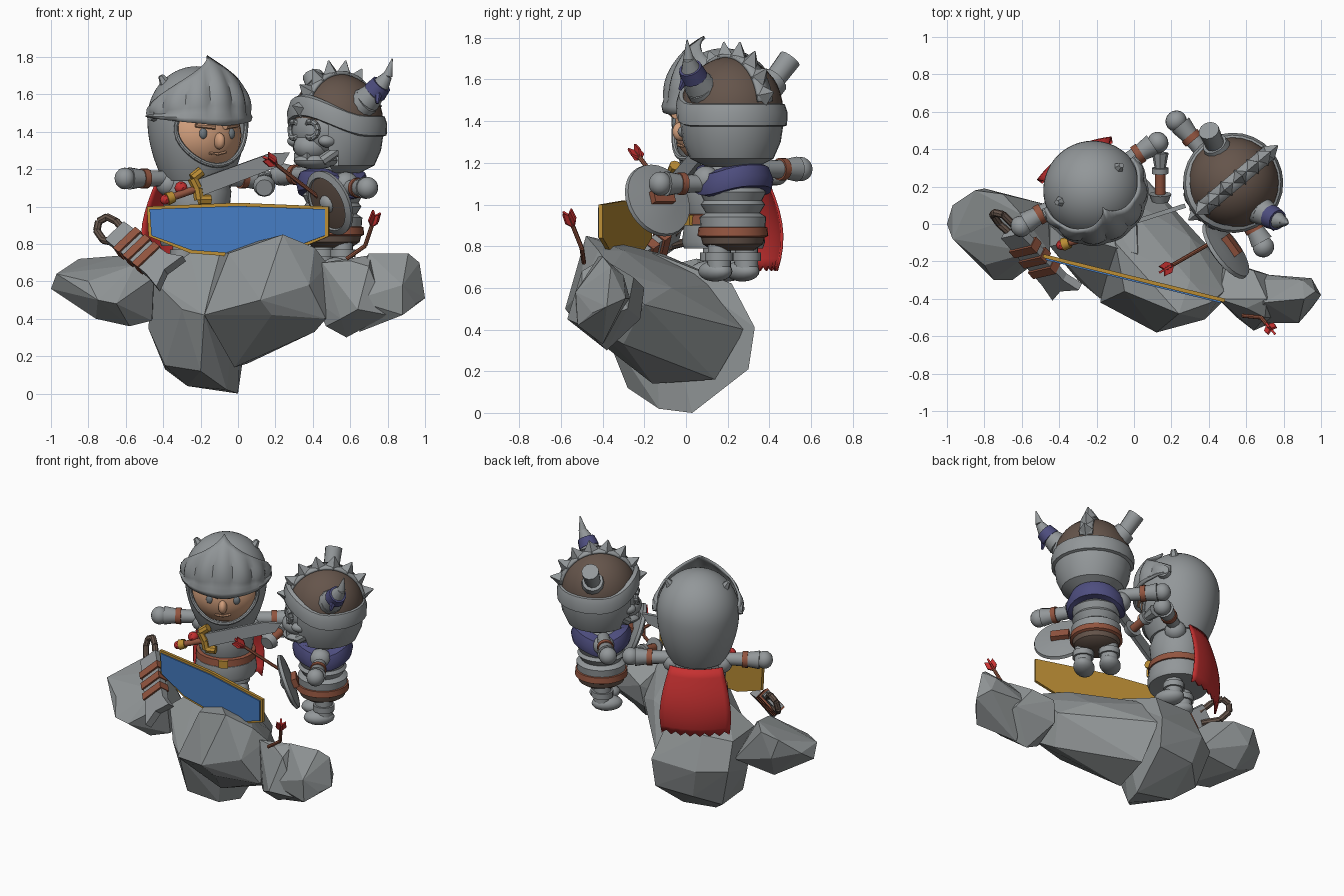
import bpy, bmesh, math
from mathutils import Matrix, Vector
from math import sin, cos, pi, sqrt, radians

if "Cube" in bpy.data.objects:
    bpy.data.objects.remove(bpy.data.objects["Cube"])

I = Matrix()
COL = {"steel": (.29, .31, .32), "blue": (.06, .20, .54), "gold": (.50, .27, .035), "red": (.56, .03, .03),
       "skin": (.63, .34, .2), "brown": (.13, .09, .07), "rust": (.29, .09, .05), "navy": (.075, .075, .21),
       "stone": (.28, .30, .305), "slate": (.17, .2, .22)}
MATS = {}
for n, c in COL.items():
    MATS[n] = bpy.data.materials.new(n)
    MATS[n].diffuse_color = (*c, 1)


def make(name, bm, mat, M=I, smooth=True, thick=0):
    bmesh.ops.recalc_face_normals(bm, faces=bm.faces)
    bm.transform(M)
    me = bpy.data.meshes.new(name)
    bm.to_mesh(me)
    bm.free()
    me.materials.append(MATS[mat])
    if smooth:
        me.shade_smooth()
        me.set_sharp_from_angle(angle=radians(35))
    ob = bpy.data.objects.new(name, me)
    bpy.context.collection.objects.link(ob)
    if thick:
        ob.modifiers.new("thickness", "SOLIDIFY").thickness = thick
    return ob


def sheet(name, f, nu, nv, mat, M=I, thick=0, drop=None):
    """Grid surface from f(u, v), u and v in 0..1; drop removes faces by centre."""
    bm = bmesh.new()
    g = [[bm.verts.new(f(i / nu, j / nv)) for j in range(nv + 1)] for i in range(nu + 1)]
    for i in range(nu):
        for j in range(nv):
            bm.faces.new((g[i][j], g[i + 1][j], g[i + 1][j + 1], g[i][j + 1]))
    bmesh.ops.remove_doubles(bm, verts=bm.verts, dist=1e-4)
    if drop:
        bad = [q for q in bm.faces if drop(q.calc_center_median())]
        bmesh.ops.delete(bm, geom=bad, context="FACES")
    return make(name, bm, mat, M, True, thick)


def lathe(name, prof, mat, M=I, segs=28, drop=None, lift=lambda a: 0):
    def f(u, v):
        r, z = prof[round(v * (len(prof) - 1))]
        a = 2 * pi * u
        return (r * sin(a), -r * cos(a), z + lift(a))
    return sheet(name, f, segs, len(prof) - 1, mat, M, 0, drop)


def aim(a, b):
    d = Vector(b) - Vector(a)
    return Matrix.Translation(a) @ d.to_track_quat("Z", "X").to_matrix().to_4x4()


def rod(name, pts, r1, r2, mat, M=I, segs=12):
    """Chain of tapered rods along a path."""
    bm = bmesh.new()
    n = len(pts) - 1
    for i in range(n):
        L = (Vector(pts[i + 1]) - Vector(pts[i])).length
        bmesh.ops.create_cone(bm, cap_ends=True, segments=segs, radius1=r1 + (r2 - r1) * i / n,
                              radius2=r1 + (r2 - r1) * (i + 1) / n, depth=L,
                              matrix=aim(pts[i], pts[i + 1]) @ Matrix.Translation((0, 0, L / 2)))
    return make(name, bm, mat, M)


def ball(name, p, s, mat, M=I, segs=16):
    bm = bmesh.new()
    bmesh.ops.create_uvsphere(bm, u_segments=segs, v_segments=segs // 2 + 2, radius=1,
                              matrix=Matrix.LocRotScale(Vector(p), None, Vector(s)))
    return make(name, bm, mat, M)


def box(name, p, s, mat, M=I):
    bm = bmesh.new()
    bmesh.ops.create_cube(bm, size=1, matrix=Matrix.LocRotScale(Vector(p), None, Vector(s)))
    return make(name, bm, mat, M, False)


def plate(name, pts, y0, y1, mat, M=I):
    bm = bmesh.new()
    f = bm.faces.new([bm.verts.new((x, y0, z)) for x, z in pts])
    e = bmesh.ops.extrude_face_region(bm, geom=[f])["geom"]
    bmesh.ops.translate(bm, verts=[v for v in e if isinstance(v, bmesh.types.BMVert)], vec=(0, y1 - y0, 0))
    return make(name, bm, mat, M, False)


def hull(name, pts):
    bm = bmesh.new()
    bmesh.ops.convex_hull(bm, input=[bm.verts.new(p) for p in pts])
    bmesh.ops.delete(bm, geom=[v for v in bm.verts if not v.link_faces], context="VERTS")
    return make(name, bm, "stone", I, False)


# Rocks
hull("rock_main", [(-.48, 0, .35), (-.47, .2, .4), (-.45, .12, .58), (-.45, -.12, .6), (-.39, .15, .13),
     (-.39, -.08, .15), (-.27, .05, .04), (0, .03, 0), (-.06, -.13, .02), (-.2, -.28, .12), (-.3, -.3, .45),
     (-.18, -.4, .42), (-.3, .32, .4), (.04, .33, .41), (.03, .3, .21), (-.25, .28, .2), (-.28, .22, .62),
     (0, .22, .62), (-.26, -.08, .75), (.02, -.16, .77)])
hull("rock_ridge", [(-.1, .18, .62), (.03, .28, .4), (.05, .14, .16), (-.02, -.16, .14), (-.18, -.42, .42),
     (-.05, -.36, .75), (-.1, -.1, .76), (.12, -.58, .5), (.24, -.48, .85), (.18, -.52, .42), (.16, -.22, .23),
     (.41, -.3, .33), (.47, -.42, .4), (.48, -.36, .69), (.41, -.42, .78), (.47, -.2, .52), (.3, -.07, .6),
     (.2, .04, .4), (.3, -.3, .78), (.38, -.51, .58)])
hull("rock_left", [(-1, 0, .56), (-.97, .1, .63), (-.97, -.08, .64), (-.85, .18, .72), (-.8, .19, .58),
     (-.8, -.22, .6), (-.75, -.3, .5), (-.65, -.3, .48), (-.76, -.15, .4), (-.76, .1, .42), (-.58, -.15, .36),
     (-.46, -.1, .39), (-.45, .1, .45), (-.6, .05, .74), (-.7, .16, .73), (-.55, -.15, .69), (-.45, -.15, .62)])
hull("rock_right", [(.41, -.35, .5), (.47, -.4, .36), (.58, -.38, .3), (.64, -.57, .45), (.55, -.5, .4),
     (.48, -.22, .45), (.5, -.2, .6), (.45, -.4, .7), (.6, -.45, .71), (.71, -.4, .74), (.64, -.25, .65),
     (.75, -.28, .5), (.8, -.5, .42), (.7, -.5, .68)])
hull("rock_right_tip", [(.62, -.53, .5), (.7, -.42, .75), (.91, -.4, .75), (.97, -.36, .7), (1, -.38, .51),
     (.95, -.29, .55), (.95, -.45, .48), (.88, -.52, .42), (.88, -.53, .58), (.6, -.3, .6), (.65, -.4, .33),
     (.7, -.27, .55), (.9, -.3, .66)])

# Long board with gold frame and blue panel
MB = Matrix.Translation((0, -.29, 0)) @ Matrix.Rotation(radians(-13.8), 4, "Z")
out = [(-.5, 1), (0, 1.02), (.5, 1), (.5, .84), (.3, .76), (0, .73), (-.26, .75), (-.49, .84)]
plate("board_frame", out, -.01, .01, "gold", MB)
plate("board_panel", [(x * .965, .88 + (z - .88) * .88) for x, z in out], -.018, -.009, "blue", MB)


def figure(who, c, turn, zl, zr, yaw_l=0, reach_l=1, dy=0):
    """Arms and legs shared by both fighters; returns the body frame."""
    M = Matrix.Translation((c[0], c[1], 0)) @ Matrix.Rotation(radians(turn), 4, "Z")
    for s, z, n, yaw, k in ((-1, zr, "right", 0, 1), (1, zl, "left", yaw_l, reach_l)):
        n = who + "_" + n
        A = M @ Matrix.Translation((0, dy, 0)) @ Matrix.Rotation(radians(yaw), 4, "Z")
        ball(n + "_shoulder", (s * .16 * k, 0, 1.12), (.065, .07, .065), "steel", A)
        for part, a, b, r1, r2, m in (("upper_arm", .15, .3, .04, .045, "steel"), ("arm_band", .29, .325, .054, .054, "rust"),
                                      ("cuff", .325, .4, .048, .06, "steel")):
            rod(n + "_" + part, [(s * a * k, 0, z), (s * b * k, 0, z)], r1, r2, m, A, 16)
        ball(n + "_fist", (s * .43 * k, -.005, z), (.055, .058, .058), "steel", A)
        rod(n + "_leg", [(s * .085, 0, .85), (s * .085, 0, .68)], .055, .058, "steel", M)
        rod(n + "_boot_cuff", [(s * .085, 0, .77), (s * .085, 0, .73)], .07, .07, "steel", M)
        ball(n + "_boot", (s * .085, -.03, .68), (.068, .1, .05), "steel", M)
    return M


# Armoured fighter: body
K = figure("knight", (-.22, .18), 30, 1.15, 1.15, 3, 1, .03)
lathe("knight_torso", [(.1, 1.2), (.16, 1.16), (.185, 1.08), (.175, .98), (.16, .93), (.19, .9), (.2, .82), (.19, .79), (0, .8)], "steel", K)
lathe("knight_belt", [(.165, .955), (.19, .95), (.195, .905), (.17, .9)], "rust", K)
box("knight_buckle", (0, -.195, .925), (.06, .02, .05), "gold", K)


# Armoured fighter: helmet shell with a face opening, rim and visor
def R(z):
    if z > 1.47:
        return .265 * sqrt(max(0, 1 - ((z - 1.47) / .28) ** 2))
    return .265 - .085 * ((1.47 - z) / .33) ** 2


def half_width(z):
    return .212 + .15 * (z - 1.4)


def opening(p):
    return p.y < 0 and (p.x / half_width(p.z)) ** 2 + ((p.z - 1.4) / .178) ** 2 < 1


zs = [1.445 + .305 * cos(pi * i / 30) for i in range(31)]
lathe("knight_helmet", [(R(z), z) for z in zs] + [(.1, 1.15)], "steel", K, 64, opening)
ring = []
for i in range(37):
    z = 1.4 + .18 * cos(2 * pi * i / 36)
    x = (half_width(z) + .003) * sin(2 * pi * i / 36)
    ring.append((x, -sqrt(R(z) ** 2 - x * x), z))
rod("knight_face_rim", ring, .013, .013, "steel", K, 8)


def visor(u, v):
    t = 1 - abs(2 * u - 1)
    a = radians(100) * (2 * u - 1)
    lo, hi = 1.48 - .05 * t, 1.54 + .27 * t
    z = lo + (hi - lo) * v
    r = .278 * sqrt(1 - (max(0, z - 1.47) / .37) ** 2)
    r += .02 * abs(sin(7 * pi * u)) * sin(pi * v) + .014 * (v < .15)
    return (r * sin(a), -r * cos(a), z)


sheet("knight_visor", visor, 42, 10, "steel", K, .015)
for s in (-1, 1):
    rod("knight_visor_hinge", [(s * .24, 0, 1.5), (s * .29, 0, 1.5)], .05, .04, "steel", K)
    rod("knight_helmet_fin", [(s * .15, .03, 1.62), (s * .2, .04, 1.7)], .05, .015, "steel", K, 6)
    ball("knight_eye", (s * .085, -.216, 1.39), (.024, .018, .03), "slate", K)
    rod("knight_brow", [(s * .03, -.25, 1.43), (s * .13, -.212, 1.438)], .019, .015, "skin", K, 8)
ball("knight_face", (0, -.04, 1.38), (.225, .2, .205), "skin", K, 28)
ball("knight_nose", (0, -.24, 1.35), (.028, .04, .045), "skin", K)
rod("knight_mouth", [(-.05, -.222, 1.285), (0, -.23, 1.28), (.05, -.222, 1.29)], .008, .008, "skin", K, 6)


# Red cape with ragged hem
def cape(u, v):
    w = 2 * u - 1
    hem = .025 * (round(u * 14) % 2) * (v > .99)
    return (w * (.17 + .06 * sin(pi * v * .7)), .19 + .06 * sin(pi * v * .8) - .05 * w * w, 1.14 - .46 * v + hem)


sheet("cape", cape, 14, 8, "red", K, .012)

# Drawn sword
S = aim((-.38, -.11, 1.04), (.28, .1, 1.27))
plate("sword_blade", [(-.045, .19), (.045, .19), (.05, .62), (.02, .73), (-.03, .67)], -.012, .012, "steel", S)
rod("sword_grip", [(0, 0, .02), (0, 0, .18)], .02, .02, "rust", S)
rod("sword_guard", [(-.08, 0, .23), (-.06, 0, .17), (0, 0, .18), (.06, 0, .17), (.08, 0, .23)], .028, .028, "gold", S, 8)
rod("sword_pommel", [(0, 0, .0), (0, 0, .04)], .035, .03, "gold", S)
ball("sword_pommel_gem", (0, 0, -.01), (.028, .028, .028), "red", S, 8)
ball("sword_guard_gem", (.03, -.02, .1), (.035, .035, .035), "red", S, 8)

# Sheathed sabre stuck on the rock
rod("sabre_hilt", [(-.6, -.06, .86), (-.65, 0, .92), (-.7, .05, .945), (-.745, .06, .92), (-.755, .05, .87),
    (-.72, 0, .82), (-.63, -.08, .8)], .02, .02, "brown", I, 8)
C = aim((-.64, -.06, .85), (-.36, -.37, .63)) @ Matrix.Rotation(radians(-40), 4, "Z")
plate("sabre_sheath", [(-.07, -.02), (.07, -.02), (.08, .36), (.12, .45), (0, .43), (-.1, .48), (-.08, .36)], -.025, .025, "steel", C)
for i in range(3):
    box("sabre_band", (0, 0, .1 + i * .085), (.165, .075, .05), "rust", C)

# Horned skeleton fighter: body
V = figure("skeleton", (.505, .225), -50, 1.1, 1.17, -11, .92)
lathe("skeleton_ribs", [(.1, 1.2), (.15, 1.12), (.14, 1.08), (.16, 1.06), (.14, 1.02), (.155, 1.0), (.13, .96), (.16, .94), (.155, .88), (.1, .85)], "steel", V)
lathe("skeleton_belt", [(.13, .9), (.165, .89), (.17, .85), (.15, .84)], "rust", V)
lathe("skeleton_hips", [(.155, .85), (.145, .81), (.1, .78), (0, .78)], "brown", V)
lathe("scarf", [(.12, 1.21), (.175, 1.19), (.195, 1.14), (.185, 1.09), (.13, 1.08)], "navy", V, 28, None,
      lambda a: -.045 * abs(sin(a)) ** 3)

# Horned helmet: dome, rim, neck guard, crest and spikes
T = Matrix.Translation((.025, -.005, 0)) @ V
lathe("helmet_dome", [(.245 * cos(pi / 2 * i / 10), 1.46 + .25 * sin(pi / 2 * i / 10)) for i in range(11)], "brown", T)
lathe("helmet_rim", [(.23, 1.49), (.255, 1.48), (.268, 1.44), (.265, 1.38), (.235, 1.37)], "steel", T, 28, None,
      lambda a: .11 * max(0, cos(a)) ** 2)
lathe("neck_guard", [(.25, 1.46), (.25, 1.4), (.235, 1.3), (.2, 1.22), (.12, 1.18)], "steel", T, 28,
      lambda p: p.y < -.13 and abs(p.x) < .17)


def arc(d, r):
    return (0, -r * cos(d), 1.46 + r * 1.02 * sin(d))


sheet("helmet_crest", lambda u, v: Vector(arc(radians(8 + 164 * u), .258)) + Vector(((v - .5) * .085, 0, 0)), 20, 1, "steel", T, .02)
for i in range(8):
    d = radians(14 + 152 * i / 7)
    rod("crest_spike", [arc(d, .25), arc(d, .285), arc(d, .32)], .05, .004, "steel", T, 4)

# Horns: one whole and wrapped, one broken
rod("horn_base", [(.64, .1, 1.53), (.69, .065, 1.57), (.73, .04, 1.61)], .09, .06, "steel")
rod("horn_wrap", [(.73, .04, 1.61), (.768, .02, 1.655)], .066, .057, "navy")
rod("horn_wrap_tail", [(.75, .0, 1.61), (.745, -.03, 1.55)], .025, .008, "navy", I, 6)
rod("horn_tip", [(.76, .025, 1.645), (.8, .012, 1.7), (.825, .005, 1.79)], .05, .003, "steel")
rod("broken_horn_base", [(.49, .33, 1.5), (.43, .43, 1.6)], .09, .068, "steel")
rod("broken_horn", [(.44, .41, 1.58), (.4, .5, 1.7)], .05, .056, "steel")

# Skull
ball("skull", (0, -.09, 1.41), (.185, .17, .16), "steel", T, 20)
ball("skull_muzzle", (0, -.17, 1.32), (.1, .11, .08), "steel", T)
ball("skull_jaw", (0, -.15, 1.245), (.11, .125, .045), "steel", T)
box("skull_teeth", (0, -.225, 1.265), (.11, .06, .04), "steel", T)
for s in (-1, 1):
    rod("skull_socket", [(s * .07 + .045 * cos(pi * i / 5), -.25 + .02 * abs(cos(pi * i / 5)), 1.41 + .045 * sin(pi * i / 5))
        for i in range(11)], .016, .016, "steel", T, 8)
    ball("skull_cheek", (s * .13, -.17, 1.35), (.045, .06, .035), "steel", T)
    rod("skull_jaw_side", [(s * .09, -.18, 1.245), (s * .16, -.08, 1.33)], .03, .03, "steel", T, 8)

# Round shield with wooden face
D = aim((.5, -.13, 1.025), (.425, -.185, .99))
lathe("shield_body", [(0, -.02), (.1, -.01), (.178, .0), (.183, .02), (.15, .035), (.143, .02), (0, .02)], "steel", D)
lathe("shield_wood", [(0, .035), (.1, .032), (.145, .024)], "brown", D)
ball("shield_boss", (0, 0, .03), (.05, .05, .035), "steel", D)
box("shield_strap", (0, 0, -.03), (.06, .12, .04), "rust", D)


# Arrows
def arrow(name, pts):
    rod(name + "_shaft", pts, .011, .011, "rust", I, 8)
    F = aim(pts[-2], pts[-1]) @ Matrix.Translation((0, 0, (Vector(pts[-1]) - Vector(pts[-2])).length))
    for k in range(2):
        plate(name + "_feather", [(-.008, -.05), (.008, -.05), (.034, -.02), (.03, .03), (0, .01), (-.03, .03), (-.034, -.02)],
              -.006, .006, "red", F @ Matrix.Rotation(k * pi / 2, 4, "Z"))


arrow("shield_arrow", [(.43, -.09, 1.05), (.17, -.24, 1.25)])
arrow("broken_arrow", [(.58, -.49, .72), (.68, -.5, .79), (.73, -.56, .94)])

# Short mace beyond the sword
rod("mace_grip", [(.14, .14, 1.1), (.14, .3, 1.13)], .028, .028, "rust", I)
rod("mace_collar", [(.14, .27, 1.125), (.14, .3, 1.13)], .045, .045, "steel", I)
rod("mace_head", [(.14, .3, 1.13), (.14, .38, 1.14)], .03, .045, "steel", I, 8)
rod("mace_pommel", [(.14, .16, 1.11), (.14, .12, 1.1)], .06, .045, "steel", I)

for m in bpy.data.materials:
    if m.users and not m.is_grease_pencil:
        m.use_nodes = True
        m.node_tree.nodes["Principled BSDF"].inputs["Base Color"].default_value = m.diffuse_color
